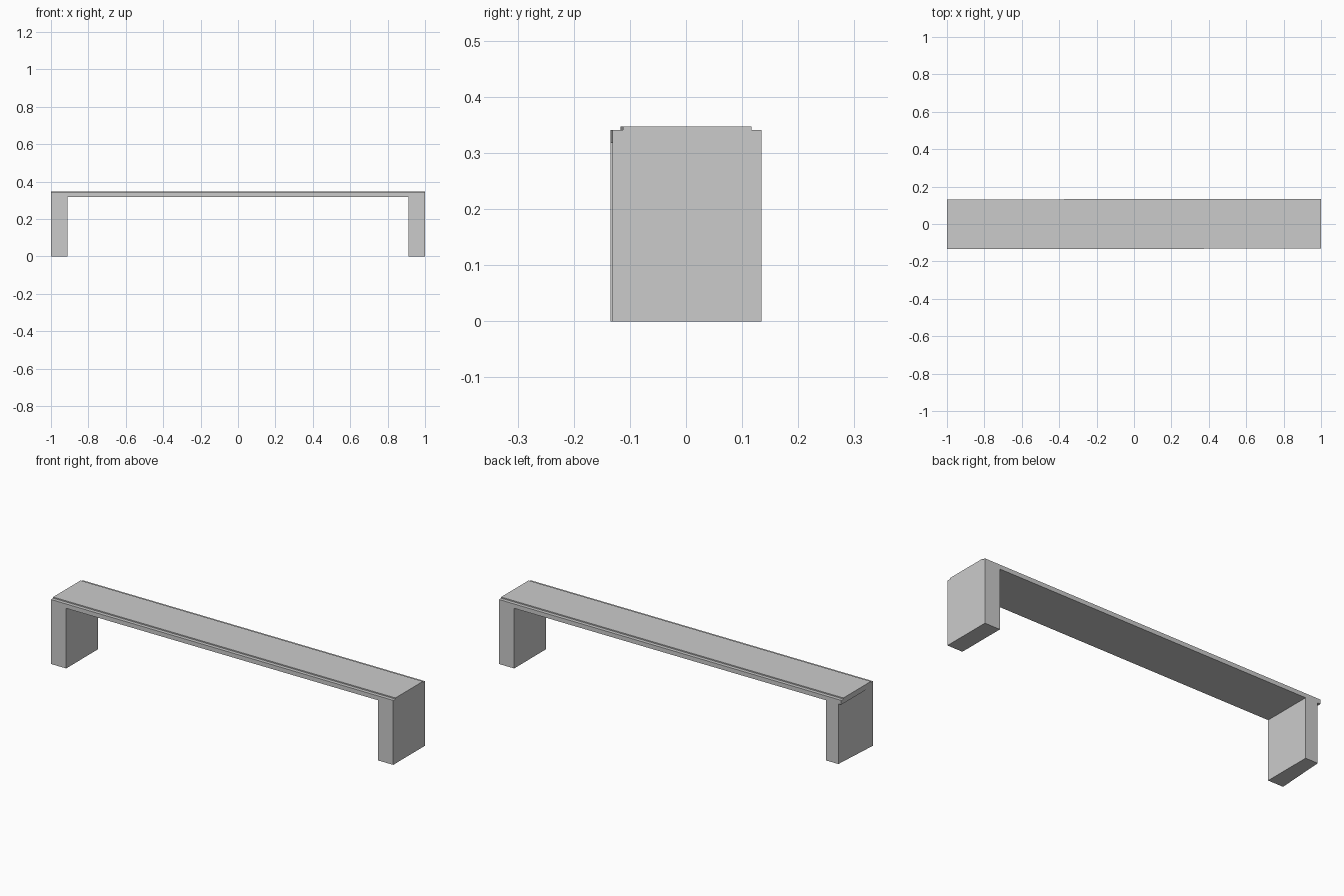
import bpy, bmesh
from mathutils import Vector

if "Cube" in bpy.data.objects:
    bpy.data.objects.remove(bpy.data.objects["Cube"])

SKEW = 0.0018        # the long sides drift very slightly towards +y at +x
UNDERSIDE = 0.318


def prism(name, ring, offset, skip_end=False):
    """Sweep a closed ring of points along an offset vector into a solid."""
    bm = bmesh.new()
    a = [bm.verts.new(p) for p in ring]
    b = [bm.verts.new(Vector(p) + Vector(offset)) for p in ring]
    n = len(ring)
    bm.faces.new(a)
    if not skip_end:
        bm.faces.new(b)
    for i in range(n):
        j = (i + 1) % n
        bm.faces.new((a[i], a[j], b[j], b[i]))
    bmesh.ops.recalc_face_normals(bm, faces=bm.faces)
    mesh = bpy.data.meshes.new(name)
    bm.to_mesh(mesh)
    bm.free()
    obj = bpy.data.objects.new(name, mesh)
    bpy.context.collection.objects.link(obj)
    return obj


# Seat: plank with a small rebate along both long top edges
half = [(0.133, UNDERSIDE), (0.133, 0.341), (0.1145, 0.341), (0.1145, 0.347)]
profile = half + [(-y, z) for y, z in reversed(half)]
prism("seat", [(-1, y - SKEW, z) for y, z in profile], (2, 2 * SKEW, 0))

# Legs: full-depth slabs; the left one has an outer face slanting in at the back
for name, side, back_x in (("left_leg", -1, 0.983), ("right_leg", 1, 1.0)):
    footprint = [(0.911, -0.133), (1.0, -0.133), (back_x, 0.133), (0.911, 0.133)]
    ring = [(side * x, y + SKEW * side * x, 0) for x, y in footprint]
    prism(name, ring, (0, 0, UNDERSIDE), skip_end=True)
